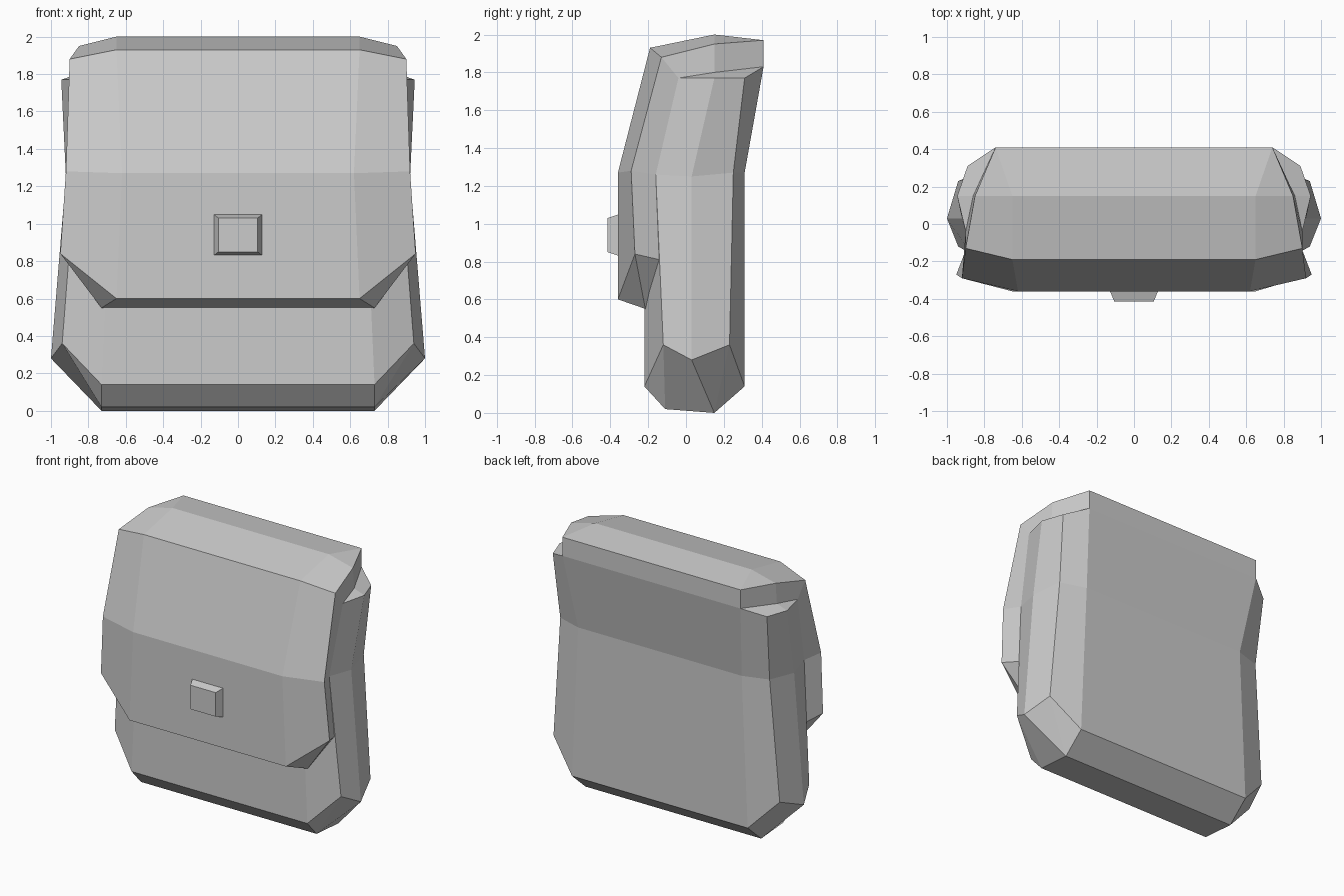
import bpy, bmesh

cube = bpy.data.objects.get("Cube")
if cube:
    bpy.data.objects.remove(cube, do_unlink=True)

# One plain grey for the whole bag
grey = bpy.data.materials.new("plain_grey")
grey.use_nodes = True
tone = (0.6, 0.6, 0.6, 1)
grey.diffuse_color = tone
grey.node_tree.nodes["Principled BSDF"].inputs["Base Color"].default_value = tone


def loft(name, half_rings):
    """Mirror each half ring across x, skin the rings and cap both ends."""
    bm = bmesh.new()
    rings = []
    for half in half_rings:
        full = half + [(-x, y, z) for x, y, z in reversed(half)]
        rings.append([bm.verts.new(p) for p in full])
    for a, b in zip(rings, rings[1:]):
        n = len(a)
        for i in range(n):
            j = (i + 1) % n
            bm.faces.new((a[i], a[j], b[j], b[i]))
    bm.faces.new(rings[0])
    bm.faces.new(rings[-1])
    # Repeated points collapse into triangles
    bmesh.ops.remove_doubles(bm, verts=bm.verts, dist=0.0005)
    bmesh.ops.recalc_face_normals(bm, faces=bm.faces)
    mesh = bpy.data.meshes.new(name)
    bm.to_mesh(mesh)
    bm.free()
    mesh.materials.append(grey)
    obj = bpy.data.objects.new(name, mesh)
    bpy.context.collection.objects.link(obj)
    return obj


# Bag body: front, front corner, side ridge, back corner, back
under_front, under_back = (.73, -.11, .02), (.73, .15, 0)
top_front, top_back = (.70, -.10, 1.83), (.74, .41, 1.83)
loft("bag_body", [
    [under_front, under_front, under_back, under_back, under_back],
    [(.73, -.22, .14), (.94, -.12, .36), (1, .03, .28), (.94, .23, .36), (.73, .31, .14)],
    [(.68, -.22, 1.27), (.87, -.16, 1.26), (.92, .03, 1.25), (.87, .25, 1.27), (.68, .31, 1.27)],
    [top_front, (.90, -.04, 1.77), (.945, .15, 1.77), (.89, .31, 1.77), top_back],
    [top_front, top_front, (.86, .15, 1.80), top_back, top_back],
])

# Flap from the back edge over the top and down the front: crown, rim, inner edge
hem = (.73, -.215, .55)
loft("flap", [
    [(.74, .41, 1.97), (.74, .41, 1.97), (.74, .41, 1.83)],
    [(.65, .15, 2.0), (.85, .15, 1.95), (.86, .15, 1.80)],
    [(.65, -.19, 1.93), (.90, -.13, 1.88), (.90, -.04, 1.77)],
    [(.62, -.36, 1.27), (.92, -.29, 1.28), (.87, -.16, 1.26)],
    [(.65, -.36, .60), (.95, -.27, .84), (.90, -.14, .81)],
    [hem, hem, hem],
])

# Clasp: a small tapered block on the flap
loft("clasp", [
    [(w, y, .94 + h), (w, y, .94 - h)]
    for w, h, y in ((.13, .11, -.355), (.105, .09, -.415))
])
